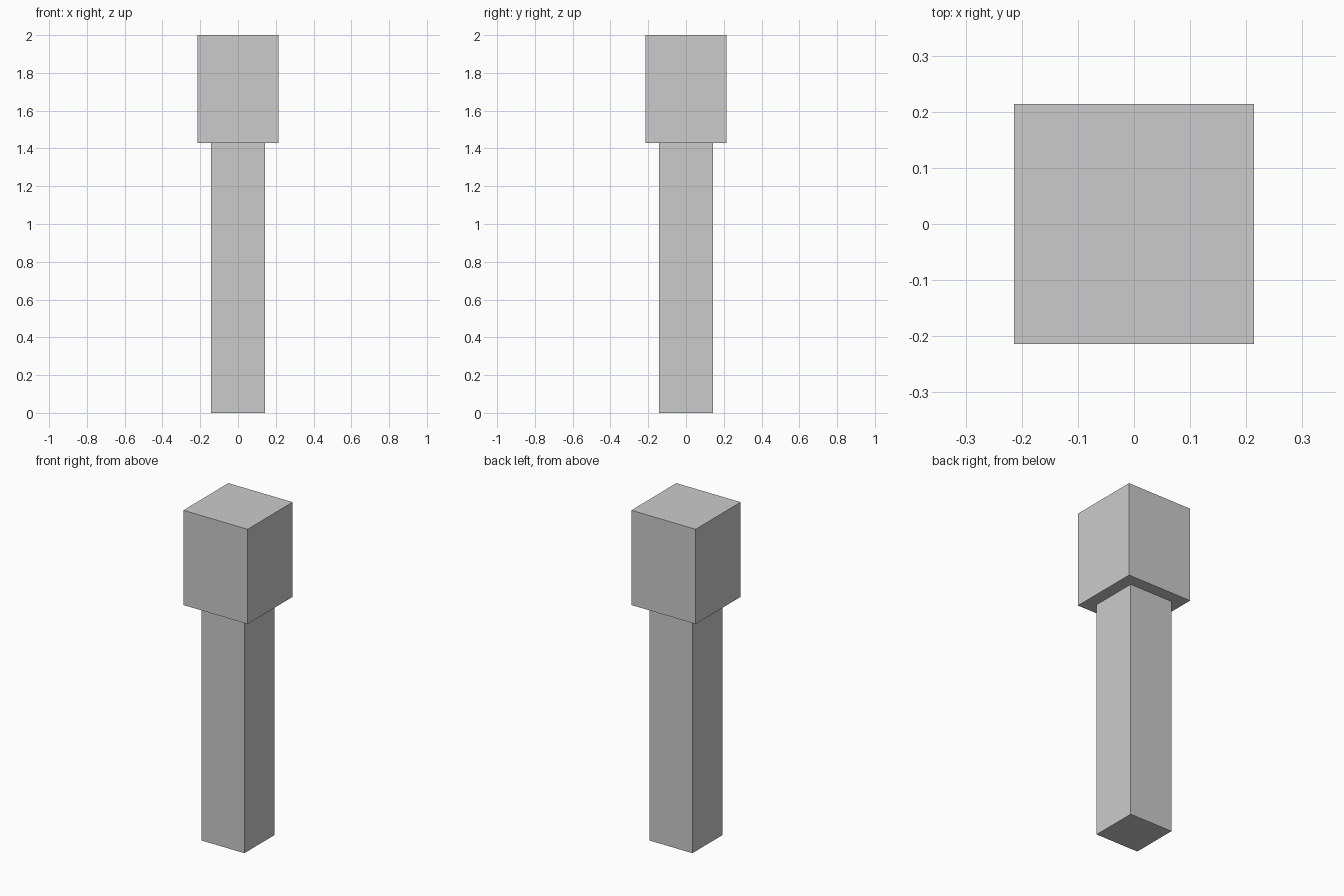
import bpy

if "Cube" in bpy.data.objects:
    bpy.data.objects.remove(bpy.data.objects["Cube"])


def box(name, width, z_low, z_high):
    """Square-section box centred on the z axis."""
    bpy.ops.mesh.primitive_cube_add(size=1, location=(0, 0, (z_low + z_high) / 2))
    obj = bpy.context.object
    obj.name = name
    obj.scale = (width, width, z_high - z_low)
    bpy.ops.object.transform_apply(location=False, rotation=False, scale=True)
    return obj


UNIT = 2 / 14  # the whole model is 14 units tall

# Square shaft
box("shaft", 2 * UNIT, 0, 10 * UNIT)

# Wider block on top
box("head", 3 * UNIT, 10 * UNIT, 14 * UNIT)
